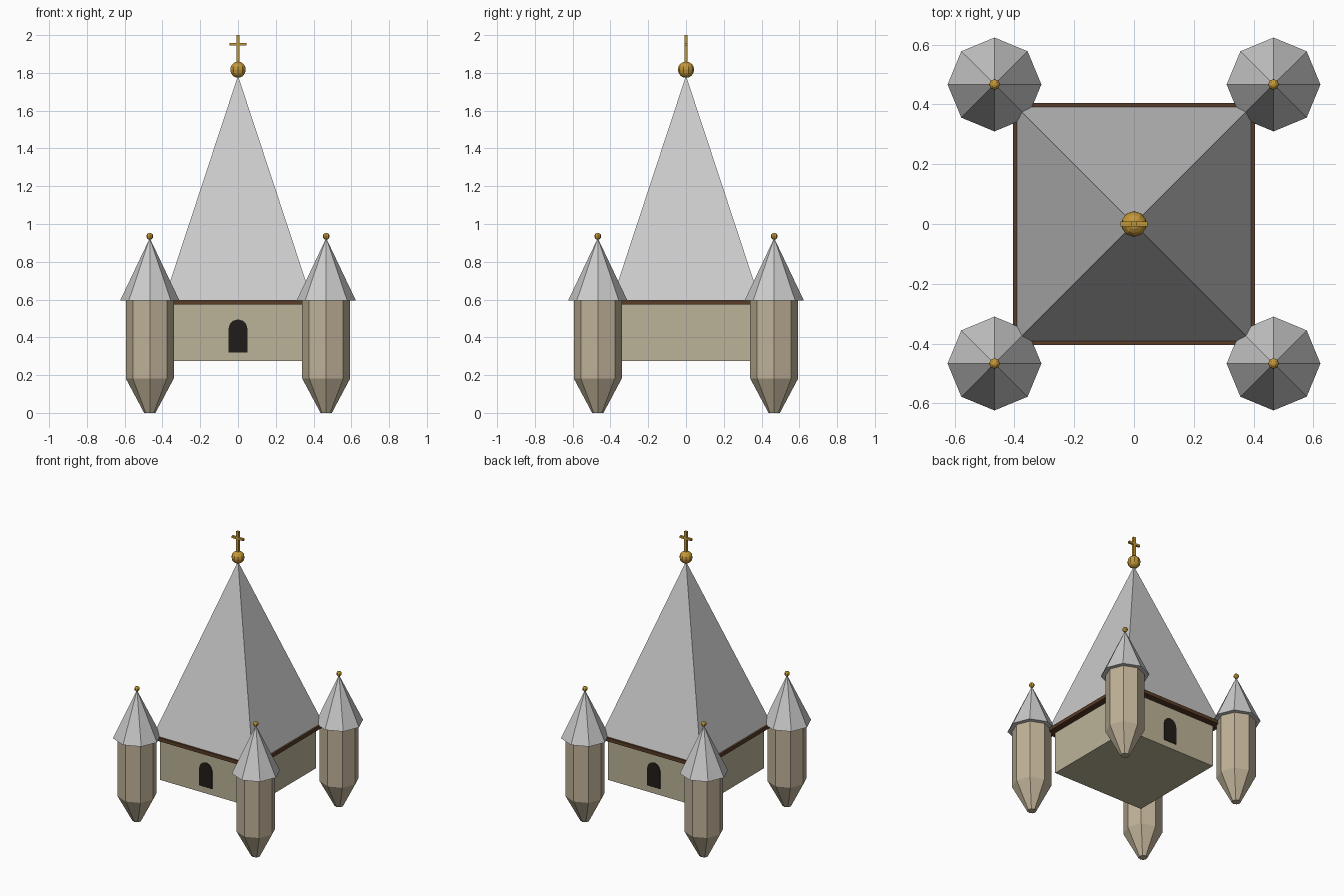
import bpy, bmesh
from math import sin, cos, pi

if "Cube" in bpy.data.objects:
    bpy.data.objects.remove(bpy.data.objects["Cube"])


def material(name, rgb):
    m = bpy.data.materials.new(name)
    m.diffuse_color = (*rgb, 1)
    m.use_nodes = True
    m.node_tree.nodes["Principled BSDF"].inputs["Base Color"].default_value = m.diffuse_color
    return m


STONE = material("stone", (0.50, 0.45, 0.31))
TURRET = material("turret_stone", (0.52, 0.44, 0.31))
WOOD = material("wood", (0.10, 0.045, 0.02))
GOLD = material("gold", (0.55, 0.31, 0.04))
DARK = material("dark", (0.015, 0.012, 0.01))


def finish(name, bm, mat=None):
    bmesh.ops.recalc_face_normals(bm, faces=bm.faces)
    me = bpy.data.meshes.new(name)
    bm.to_mesh(me)
    bm.free()
    ob = bpy.data.objects.new(name, me)
    bpy.context.collection.objects.link(ob)
    if mat:
        me.materials.append(mat)
    return ob


def box(name, size, centre, mat):
    bm = bmesh.new()
    bmesh.ops.create_cube(bm, size=1)
    bmesh.ops.scale(bm, vec=size, verts=bm.verts)
    bmesh.ops.translate(bm, vec=centre, verts=bm.verts)
    return finish(name, bm, mat)


def prism(name, rings, sides, x=0, y=0, turn=0, mat=None):
    """Stack of regular polygons (radius, z); radius 0 closes to a point."""
    bm = bmesh.new()
    loops = []
    for r, z in rings:
        n = sides if r else 1
        loops.append([bm.verts.new((x + r * cos(turn + 2 * pi * i / sides),
                                    y + r * sin(turn + 2 * pi * i / sides), z)) for i in range(n)])
    for a, b in zip(loops, loops[1:]):
        for i in range(sides):
            j = (i + 1) % sides
            bm.faces.new([a[i], a[j], b[0]] if len(b) == 1 else [a[i], a[j], b[j], b[i]])
    for end in (loops[0], loops[-1]):
        if len(end) > 1:
            bm.faces.new(end)
    return finish(name, bm, mat)


def ball(name, r, centre, u, v):
    bm = bmesh.new()
    bmesh.ops.create_uvsphere(bm, u_segments=u, v_segments=v, radius=r)
    bmesh.ops.translate(bm, vec=centre, verts=bm.verts)
    return finish(name, bm, GOLD)


# Main tower, eaves and pyramid roof
box("tower_body", (0.72, 0.72, 0.31), (0, 0, 0.43), STONE)
box("eaves", (0.81, 0.81, 0.025), (0, 0, 0.5855), WOOD)
prism("main_roof", [(0.392 * 2 ** 0.5, 0.597), (0, 1.785)], 4, turn=pi / 4)

# Arched windows, front and back
for side, label in ((-1, "front"), (1, "back")):
    bm = bmesh.new()
    outline = [(-0.05, 0.32), (0.05, 0.32)]
    outline += [(0.05 * cos(i * pi / 6), 0.445 + 0.05 * sin(i * pi / 6)) for i in range(7)]
    face = bm.faces.new([bm.verts.new((x, side * 0.35, z)) for x, z in outline])
    ext = bmesh.ops.extrude_face_region(bm, geom=[face])["geom"]
    bmesh.ops.translate(bm, vec=(0, side * 0.014, 0),
                        verts=[g for g in ext if isinstance(g, bmesh.types.BMVert)])
    finish(label + "_window", bm, DARK)

# Corner turrets
for sx in (-1, 1):
    for sy in (-1, 1):
        x, y = sx * 0.467, sy * 0.467
        prism("turret_body", [(0.03, 0), (0.127, 0.182), (0.127, 0.595)], 8, x, y, mat=TURRET)
        prism("turret_roof", [(0.157, 0.595), (0, 0.925)], 8, x, y)
        ball("turret_finial", 0.018, (x, y, 0.935), 8, 6)

# Ball and cross on the spire
ball("spire_ball", 0.043, (0, 0, 1.817), 10, 8)
box("cross_post", (0.018, 0.016, 0.17), (0, 0, 1.915), GOLD)
box("cross_bar", (0.09, 0.016, 0.014), (0, 0, 1.951), GOLD)
